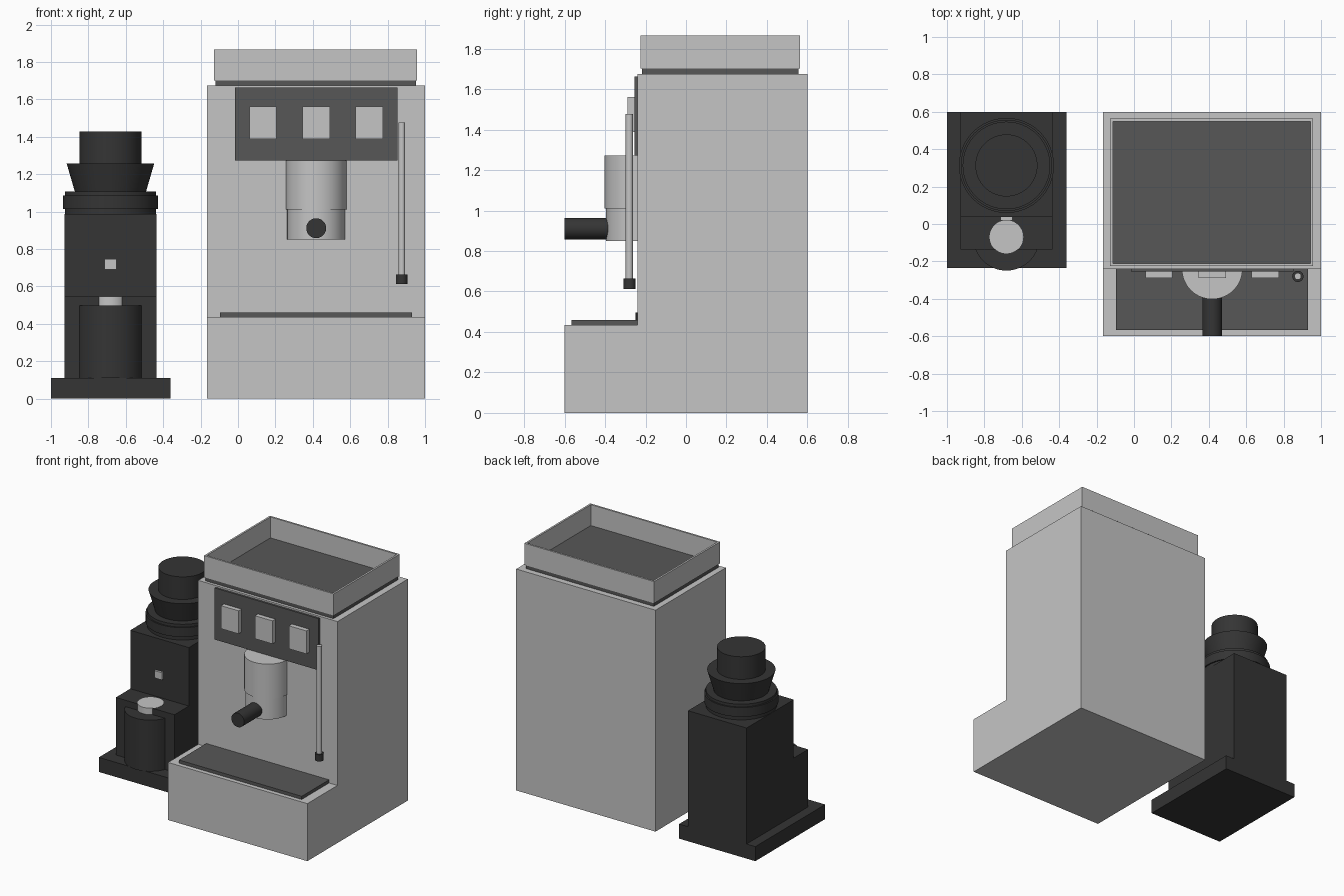
import bpy, bmesh, math
from mathutils import Matrix, Vector

cube = bpy.data.objects.get("Cube")
if cube:
    bpy.data.objects.remove(cube, do_unlink=True)


def material(name, value):
    m = bpy.data.materials.new(name)
    m.use_nodes = True
    col = (value, value, value, 1)
    m.diffuse_color = col
    m.node_tree.nodes["Principled BSDF"].inputs["Base Color"].default_value = col
    return m


STEEL = material("brushed_steel", 0.56)
GREY = material("dark_grey", 0.095)
BLACK = material("black_plastic", 0.035)


def finish(name, bm, *mats):
    bmesh.ops.recalc_face_normals(bm, faces=bm.faces)
    mesh = bpy.data.meshes.new(name)
    bm.to_mesh(mesh)
    bm.free()
    ob = bpy.data.objects.new(name, mesh)
    bpy.context.collection.objects.link(ob)
    for m in mats:
        mesh.materials.append(m)
    return ob


def box(name, x, y, z, mat):
    bm = bmesh.new()
    lo, hi = Vector((x[0], y[0], z[0])), Vector((x[1], y[1], z[1]))
    bmesh.ops.create_cube(bm, size=1, matrix=Matrix.Translation((lo + hi) / 2)
                          @ Matrix.Diagonal((hi - lo).to_4d()))
    return finish(name, bm, mat)


def side_profile(name, points, x, mat):
    """Extrude a (y, z) outline across the x range."""
    bm = bmesh.new()
    face = bm.faces.new([bm.verts.new((x[0], y, z)) for y, z in points])
    ext = bmesh.ops.extrude_face_region(bm, geom=[face])["geom"]
    bmesh.ops.translate(bm, vec=(x[1] - x[0], 0, 0),
                        verts=[v for v in ext if isinstance(v, bmesh.types.BMVert)])
    return finish(name, bm, mat)


def cylinder(name, start, end, r1, mat, r2=None):
    a, b = Vector(start), Vector(end)
    turn = (b - a).to_track_quat('Z', 'Y').to_matrix().to_4x4()
    bm = bmesh.new()
    bmesh.ops.create_cone(bm, cap_ends=True, segments=64, radius1=r1,
                          radius2=r1 if r2 is None else r2, depth=(b - a).length,
                          matrix=Matrix.Translation((a + b) / 2) @ turn)
    ob = finish(name, bm, mat)
    bpy.ops.object.select_all(action='DESELECT')
    ob.select_set(True)
    bpy.context.view_layer.objects.active = ob
    bpy.ops.object.shade_smooth_by_angle(angle=math.radians(35))
    return ob


def upright(name, x, y, z, r1, mat, r2=None):
    return cylinder(name, (x, y, z[0]), (x, y, z[1]), r1, mat, r2)


# Coffee machine housing
side_profile("machine_body", [(-0.6, 0), (0.6, 0), (0.6, 1.674), (-0.24, 1.674),
                              (-0.24, 0.435), (-0.6, 0.435)], (-0.165, 1.0), STEEL)
box("drip_tray", (-0.097, 0.93), (-0.567, -0.24), (0.435, 0.459), GREY)

# Cup warmer on top: open tray over a dark slab
box("warmer_plinth", (-0.12, 0.951), (-0.218, 0.556), (1.674, 1.702), GREY)
warmer = box("cup_warmer_tray", (-0.127, 0.958), (-0.225, 0.563), (1.702, 1.866), STEEL)
warmer.data.materials.append(GREY)
bm = bmesh.new()
bm.from_mesh(warmer.data)
floor = max(bm.faces, key=lambda f: f.calc_center_median().z)
bmesh.ops.inset_region(bm, faces=[floor], thickness=0.02)
inner = bmesh.ops.extrude_discrete_faces(bm, faces=[floor])["faces"][0]
bmesh.ops.translate(bm, verts=inner.verts, vec=(0, 0, -0.158))
inner.material_index = 1
bm.to_mesh(warmer.data)
bm.free()

# Control panel with three buttons
MID = 0.418
box("control_panel", (-0.016, 0.852), (-0.255, -0.24), (1.272, 1.662), GREY)
for side, label in ((-1, "right"), (0, "middle"), (1, "left")):
    c = MID + side * 0.284
    box(label + "_button", (c - 0.073, c + 0.073), (-0.29, -0.255), (1.388, 1.562), STEEL)

# Brew group and handle
upright("brew_group", MID, -0.24, (1.01, 1.272), 0.162, STEEL)
upright("filter_holder", MID, -0.24, (0.85, 1.01), 0.155, STEEL)
cylinder("filter_handle", (MID, -0.3, 0.911), (MID, -0.6, 0.911), 0.053, BLACK)

# Steam wand
upright("steam_wand", 0.876, -0.28, (0.66, 1.476), 0.018, STEEL)
upright("steam_wand_tip", 0.876, -0.28, (0.612, 0.663), 0.03, BLACK)

# Grinder body
GX, GY = -0.682, 0.313
box("grinder_base", (-1.0, -0.362), (-0.234, 0.6), (0, 0.11), BLACK)
side_profile("grinder_body", [(-0.135, 0.11), (0.6, 0.11), (0.6, 0.987), (0.037, 0.987),
                              (0.037, 0.545), (-0.135, 0.545)], (-0.927, -0.437), BLACK)
box("grinder_switch", (GX - 0.032, GX + 0.032), (0.02, 0.037), (0.691, 0.746), STEEL)

# Grinder neck, hopper and lid
upright("grinder_neck", GX, GY, (0.987, 1.106), 0.244, BLACK)
upright("grinder_collar", GX, GY, (1.015, 1.085), 0.254, BLACK)
upright("hopper", GX, GY, (1.106, 1.257), 0.19, BLACK, 0.234)
upright("hopper_lid", GX, GY, (1.257, 1.428), 0.166, BLACK)

# Grounds cup and chute
upright("grounds_cup", GX, -0.072, (0.11, 0.497), 0.177, BLACK)
upright("grounds_chute", GX, -0.07, (0.497, 0.546), 0.09, STEEL)
